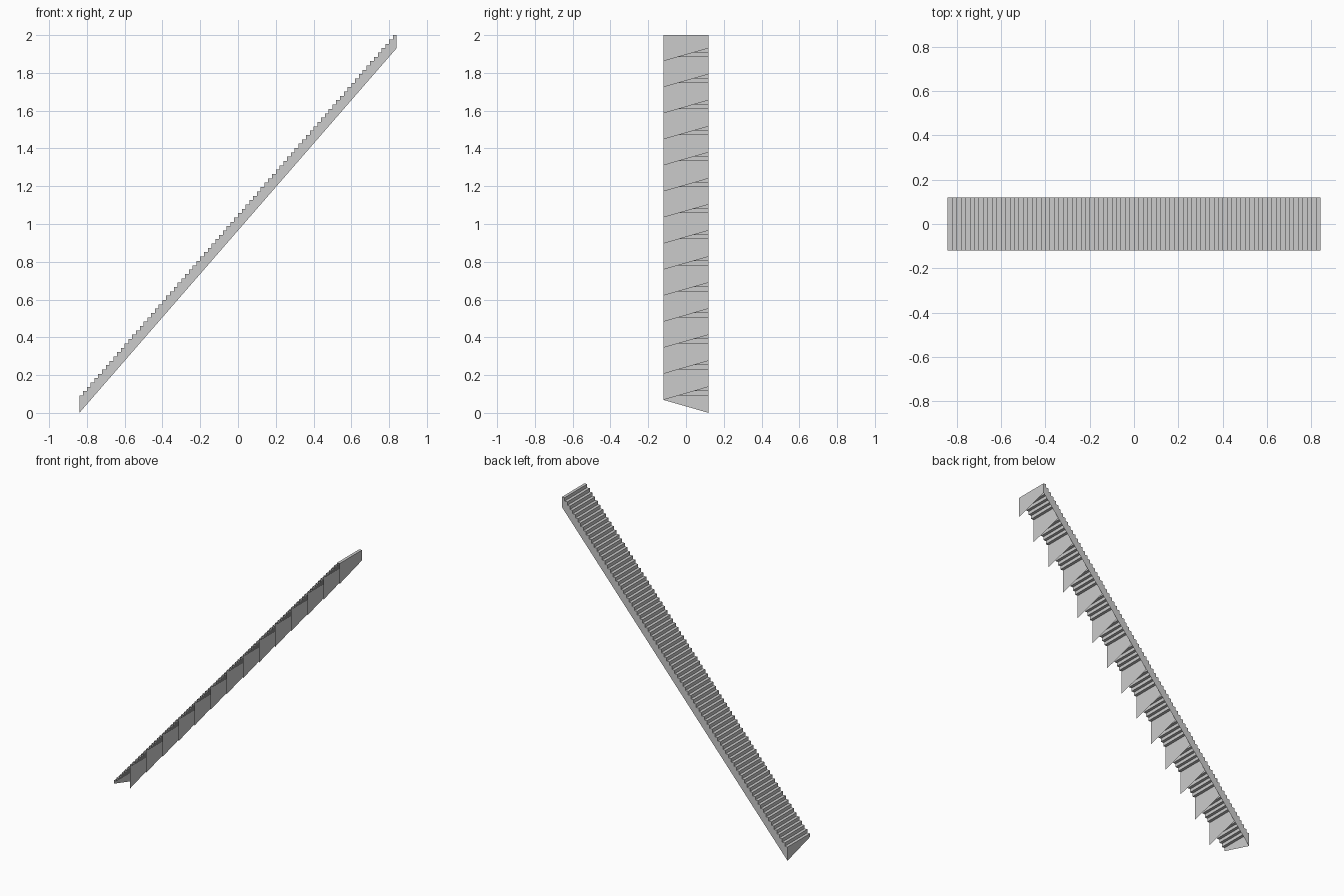
import bpy

if "Cube" in bpy.data.objects:
    bpy.data.objects.remove(bpy.data.objects["Cube"])

STEPS = 84            # number of treads
PER_BAY = 6           # treads between support panels
RISE = 2.0 / 87
RUN = 0.02
X0 = -0.84
FRONT, BACK = -0.12, 0.12


def px(i):
    return X0 + i * RUN


def tread_z(i):
    return (i + 4) * RISE


def make(name, faces):
    """Build one flat-shaded object from a list of face corner loops."""
    verts, index, polys = [], {}, []
    for face in faces:
        poly = []
        for co in face:
            key = tuple(round(c, 5) for c in co)
            if key not in index:
                index[key] = len(verts)
                verts.append(co)
            poly.append(index[key])
        polys.append(poly)
    mesh = bpy.data.meshes.new(name)
    mesh.from_pydata(verts, [], polys)
    mesh.update()
    obj = bpy.data.objects.new(name, mesh)
    bpy.context.collection.objects.link(obj)
    return obj


# Stepped surface: a riser and a tread for each step, open underneath
steps = []
for i in range(STEPS):
    a, b, z = px(i), px(i + 1), tread_z(i)
    if i:
        steps.append([(a, BACK, z - RISE), (a, FRONT, z - RISE), (a, FRONT, z), (a, BACK, z)])
    steps.append([(a, FRONT, z), (b, FRONT, z), (b, BACK, z), (a, BACK, z)])
make("stair_steps", steps)

# Back side wall: straight sloping lower edge, stepped upper edge
make("side_wall", [[(px(i + 1), BACK, (i + 1) * RISE), (px(i), BACK, i * RISE),
                    (px(i), BACK, tread_z(i)), (px(i + 1), BACK, tread_z(i))]
                   for i in range(STEPS)])

# Thin cross panels under every sixth step, deeper at the front edge
panels = []
for i in range(PER_BAY, STEPS + 1, PER_BAY):
    x, top = px(i), tread_z(i - 1)
    panels.append([(x, FRONT, (i - 3) * RISE), (x, BACK, i * RISE), (x, BACK, top), (x, FRONT, top)])
make("cross_panels", panels)

# Bottom end panel, tapering up towards the front
make("bottom_end_panel", [[(X0, BACK, 0), (X0, FRONT, 3 * RISE),
                           (X0, FRONT, 4 * RISE), (X0, BACK, 4 * RISE)]])
